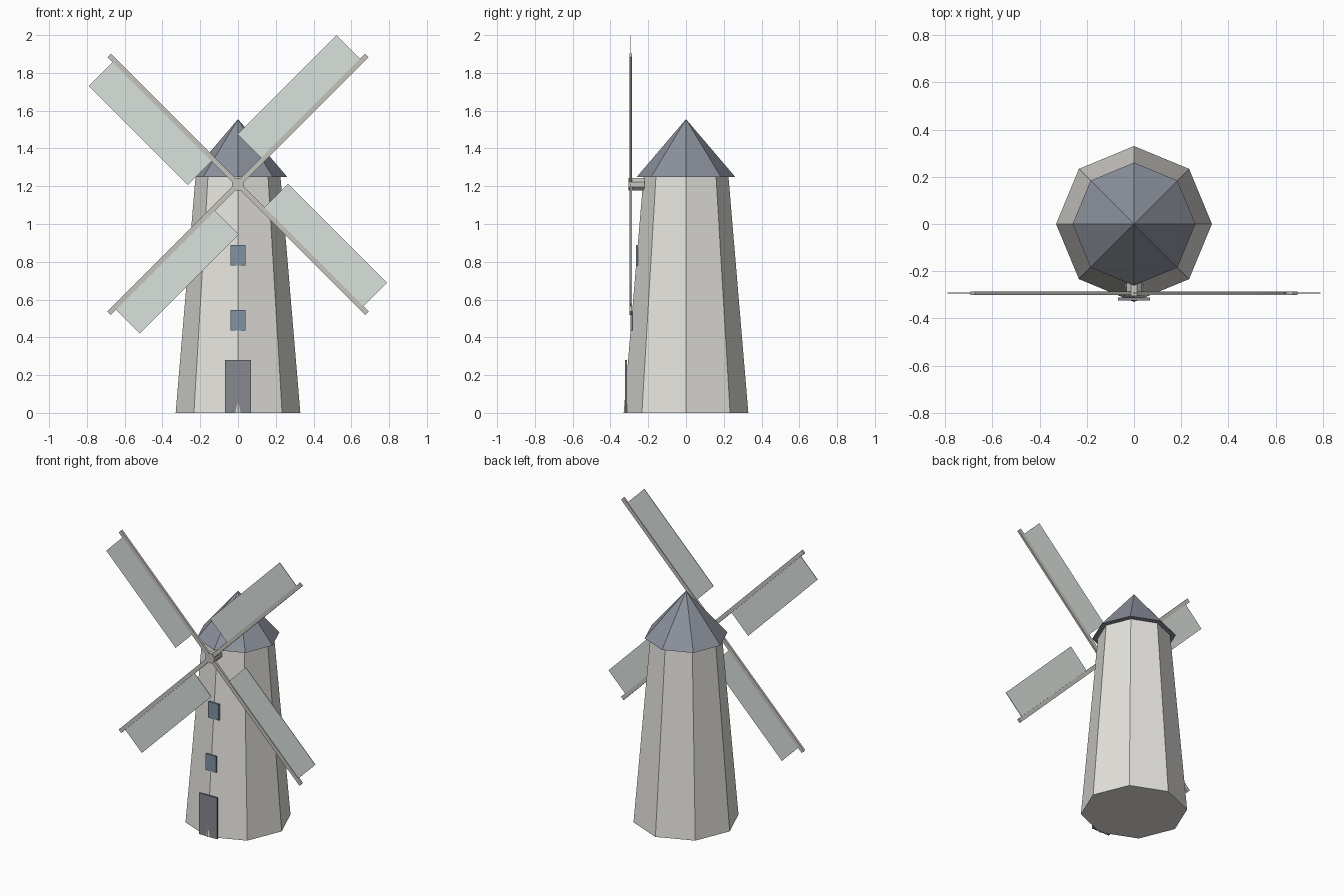
import bpy, bmesh
from math import radians
from mathutils import Matrix, Vector

if "Cube" in bpy.data.objects:
    bpy.data.objects.remove(bpy.data.objects["Cube"])


def material(name, rgb):
    m = bpy.data.materials.new(name)
    m.diffuse_color = (*rgb, 1)
    m.use_nodes = True
    m.node_tree.nodes["Principled BSDF"].inputs["Base Color"].default_value = m.diffuse_color
    return m


STONE = material("stone", (0.78, 0.77, 0.73))
SLATE = material("slate", (0.26, 0.28, 0.33))
WOOD = material("wood", (0.56, 0.55, 0.51))
CLOTH = material("cloth", (0.70, 0.75, 0.72))
DOOR = material("door_paint", (0.24, 0.25, 0.28))
GLASS = material("glass", (0.22, 0.29, 0.37))


def finish(name, bm, mat):
    bmesh.ops.remove_doubles(bm, verts=bm.verts, dist=1e-5)
    bmesh.ops.recalc_face_normals(bm, faces=bm.faces)
    me = bpy.data.meshes.new(name)
    bm.to_mesh(me)
    bm.free()
    me.materials.append(mat)
    ob = bpy.data.objects.new(name, me)
    bpy.context.collection.objects.link(ob)
    return ob


def box(name, lo, hi, mat, matrix=Matrix()):
    lo, hi = Vector(lo), Vector(hi)
    place = Matrix.Translation((lo + hi) / 2) @ Matrix.Diagonal((*(hi - lo), 1))
    bm = bmesh.new()
    bmesh.ops.create_cube(bm, size=1, matrix=matrix @ place)
    return finish(name, bm, mat)


def octagon(name, r1, r2, depth, matrix, mat):
    bm = bmesh.new()
    bmesh.ops.create_cone(bm, cap_ends=True, segments=8, radius1=r1, radius2=r2,
                          depth=depth, matrix=matrix)
    return finish(name, bm, mat)


# Tower and roof
R_BASE, R_TOP, H = 0.33, 0.225, 1.25
octagon("tower", R_BASE, R_TOP, H, Matrix.Translation((0, 0, H / 2)), STONE)
octagon("roof", 0.26, 0, 0.305, Matrix.Translation((0, 0, H + 0.1525)), SLATE)

# Door and windows sit on the front edge of the tower
for name, half_w, z0, z1, mat in (("door", 0.068, 0, 0.28, DOOR),
                                  ("lower_window", 0.04, 0.435, 0.545, GLASS),
                                  ("upper_window", 0.04, 0.78, 0.89, GLASS)):
    y = -(R_BASE + (R_TOP - R_BASE) * (z0 + z1) / 2 / H)
    box(name, (-half_w, y - 0.006, z0), (half_w, y + 0.006, z1), mat)

# Hub
HUB_Z, SAIL_Y = 1.21, -0.293
octagon("hub", 0.035, 0.035, 0.085,
        Matrix.Translation((0, -0.2625, HUB_Z)) @ Matrix.Rotation(radians(90), 4, 'X')
        @ Matrix.Rotation(radians(22.5), 4, 'Z'), WOOD)

# Four arms, each a spar with a sail on one side
for i in range(4):
    m = Matrix.Translation((0, SAIL_Y, HUB_Z)) @ Matrix.Rotation(radians(45 + 90 * i), 4, 'Y')
    box(f"spar_{i + 1}", (-0.013, -0.007, 0), (0.013, 0.007, 0.965), WOOD, m)
    box(f"sail_{i + 1}", (-0.19, -0.002, 0.185), (0, 0.002, 0.926), CLOTH, m)
